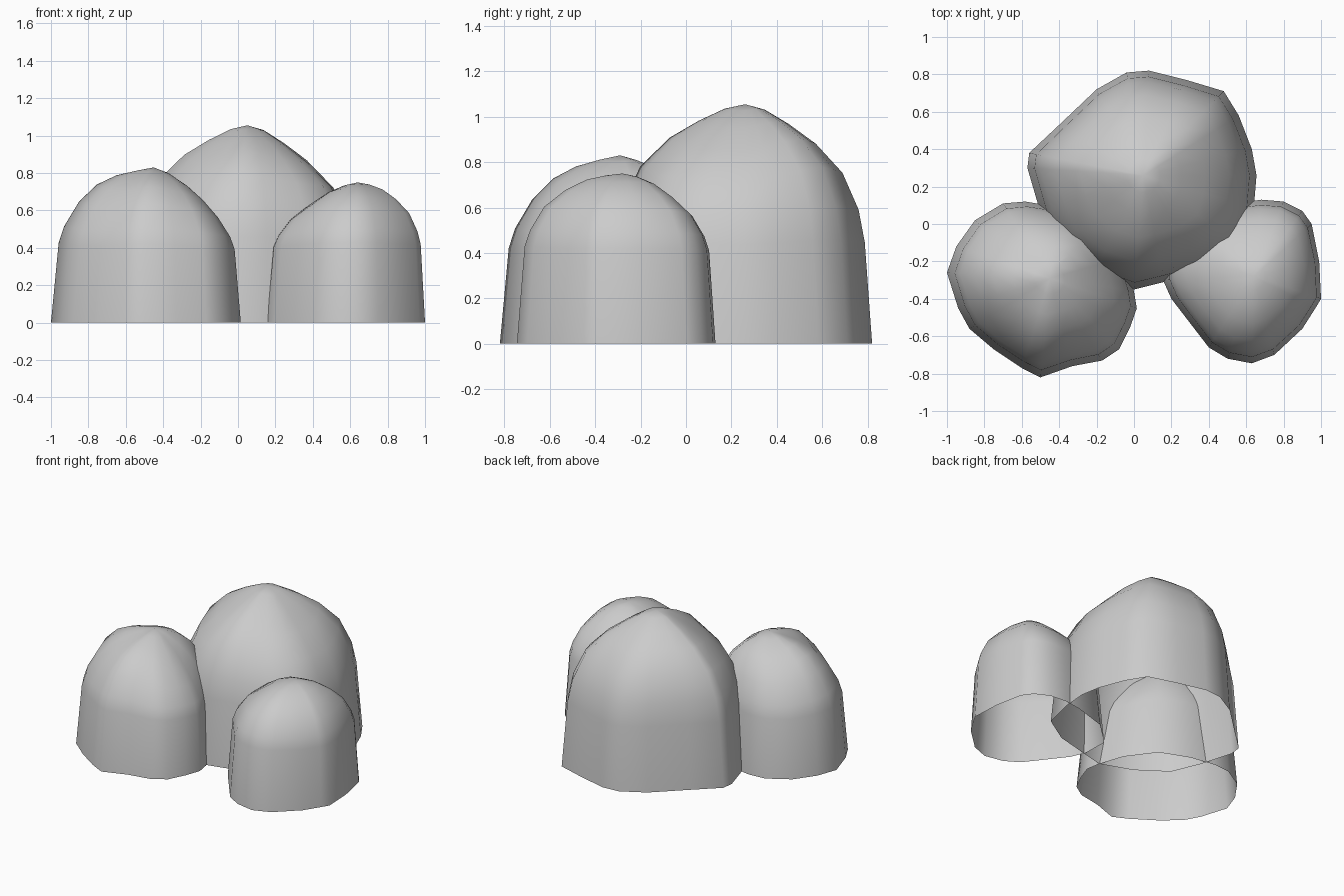
import bpy
import bmesh
import math
from mathutils import Vector

default_cube = bpy.data.objects.get("Cube")
if default_cube:
    bpy.data.objects.remove(default_cube, do_unlink=True)


def make_material(name, colour):
    material = bpy.data.materials.new(name)
    material.use_nodes = True
    material.diffuse_color = colour
    material.node_tree.nodes["Principled BSDF"].inputs["Base Color"].default_value = colour
    return material


stone = make_material("light grey stone", (0.6, 0.6, 0.6, 1))


def shoulder_height(direction, shoulders):
    """Blend between the shoulder heights listed anticlockwise from +x."""
    count = len(shoulders)
    position = math.atan2(direction.y, direction.x) / math.tau * count
    first = math.floor(position)
    blend = position - first
    return shoulders[first % count] * (1 - blend) + shoulders[(first + 1) % count] * blend


def build_boulder(name, outline, peak, profile, shoulders):
    """Loft an open-bottomed boulder from its ground outline up to its peak.

    profile holds (fraction of outline, fraction of height) for each ring;
    shoulders lift or drop the dome in evenly spaced directions.
    """
    mesh = bmesh.new()
    top = Vector(peak)
    offsets = [Vector((x - top.x, y - top.y, 0)) for x, y in outline]
    mean_radius = sum(offset.length for offset in offsets) / len(offsets)
    rings = []
    for spread, rise in profile:
        ring = []
        for offset in offsets:
            direction = offset.normalized()
            # Rings grow rounder towards the peak
            rounding = (mean_radius - offset.length) * (1 - spread) * 0.6
            point = direction * spread * (offset.length + rounding)
            point += Vector((top.x, top.y, top.z * rise))
            # Shoulders vary, while base and peak stay in place
            strength = 6.75 * spread * spread * (1 - spread)
            point.z += strength * shoulder_height(direction, shoulders)
            ring.append(mesh.verts.new(point))
        rings.append(ring)

    # Side walls and dome
    count = len(outline)
    for lower, upper in zip(rings, rings[1:]):
        for i in range(count):
            j = (i + 1) % count
            mesh.faces.new((lower[i], lower[j], upper[j], upper[i]))

    # Cap meeting at the peak
    tip = mesh.verts.new(top)
    for i in range(count):
        mesh.faces.new((rings[-1][i], rings[-1][(i + 1) % count], tip))

    bmesh.ops.recalc_face_normals(mesh, faces=mesh.faces)
    data = bpy.data.meshes.new(name)
    mesh.to_mesh(data)
    mesh.free()
    data.materials.append(stone)
    boulder = bpy.data.objects.new(name, data)
    bpy.context.collection.objects.link(boulder)
    bpy.ops.object.select_all(action="DESELECT")
    boulder.select_set(True)
    bpy.context.view_layer.objects.active = boulder
    bpy.ops.object.shade_smooth_by_angle(angle=math.radians(65))
    return boulder


# Tall boulder at the back
build_boulder(
    "large_back_boulder",
    outline=[(0, -.35), (.16, -.31), (.4, -.25), (.59, -.13), (.64, .08), (.655, .26),
             (.63, .4), (.56, .58), (.48, .71), (.28, .77), (.08, .82), (-.04, .81),
             (-.2, .72), (-.4, .53), (-.56, .38), (-.57, .3), (-.5, .06), (-.42, -.13),
             (-.22, -.27)],
    peak=(.05, .26, 1.055),
    profile=[(1, 0), (.94, .43), (.89, .57), (.76, .73), (.55, .85), (.34, .925), (.15, .98)],
    shoulders=(-.05, .01, -.02, .01, 0, -.06, .02, -.04),
)

# Middle-sized boulder at the front, on the -x side
build_boulder(
    "medium_front_boulder",
    outline=[(-1, -.26), (-.94, -.45), (-.88, -.56), (-.75, -.67), (-.6, -.77), (-.5, -.82),
             (-.33, -.76), (-.17, -.73), (-.08, -.67), (-.02, -.55), (.015, -.45), (0, -.36),
             (-.06, -.18), (-.2, .01), (-.4, .09), (-.58, .12), (-.7, .11), (-.85, .02),
             (-.95, -.12)],
    peak=(-.45, -.29, .83),
    profile=[(1, 0), (.93, .5), (.88, .6), (.74, .75), (.57, .86), (.38, .93), (.17, .975)],
    shoulders=(-.08, 0, 0, -.02, .03, -.02, .02, -.04),
)

# Small boulder at the front, on the +x side
build_boulder(
    "small_front_boulder",
    outline=[(.155, -.3), (.2, -.4), (.3, -.53), (.4, -.66), (.5, -.72), (.63, -.745),
             (.75, -.7), (.9, -.56), (.97, -.45), (1, -.4), (.99, -.2), (.95, 0),
             (.9, .07), (.8, .12), (.68, .13), (.55, .11), (.32, .04), (.15, -.12)],
    peak=(.64, -.28, .75),
    profile=[(1, 0), (.93, .56), (.88, .65), (.75, .78), (.55, .88), (.35, .95), (.16, .985)],
    shoulders=(0, 0, -.03, -.02, -.04, 0, .02, 0),
)
